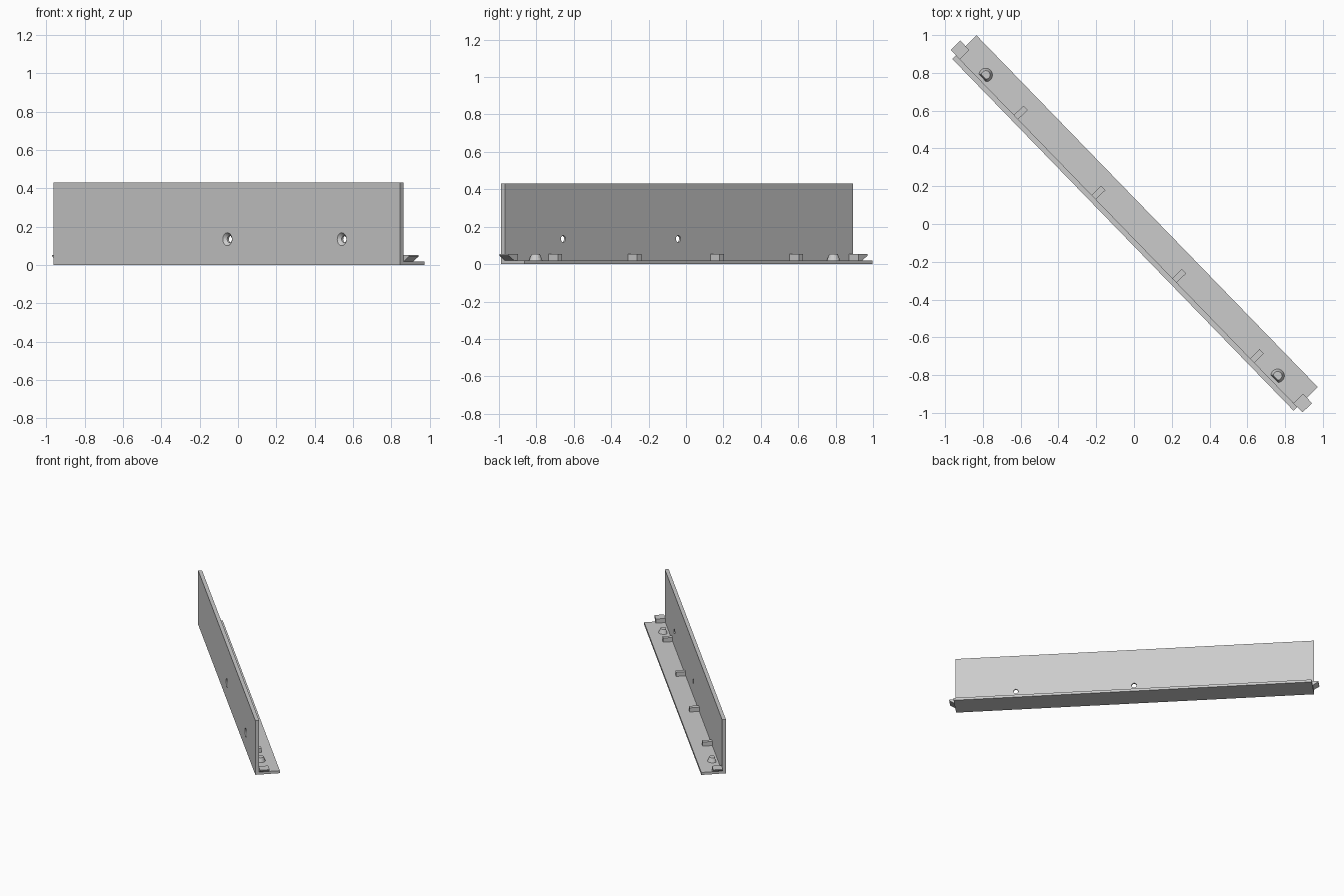
import bpy, bmesh, math
from mathutils import Matrix, Vector

cube = bpy.data.objects.get("Cube")
if cube:
    bpy.data.objects.remove(cube, do_unlink=True)

grey = bpy.data.materials.new("plain grey")
grey.use_nodes = True
COLOR = (0.6, 0.6, 0.6, 1)
grey.diffuse_color = COLOR
grey.node_tree.nodes["Principled BSDF"].inputs["Base Color"].default_value = COLOR

# The rail is built along x, then turned diagonally
TURN = Matrix.Rotation(math.radians(-45.86), 4, 'Z')
HALF = 1.297
FRONT, INNER, BACK = -0.082, -0.054, 0.097
FLOOR, TAB_TOP, TAB_END = 0.02, 0.053, 0.016


def loft(name, rings):
    """Join a stack of equal rings into a closed solid."""
    bm = bmesh.new()
    loops = [[bm.verts.new(p) for p in ring] for ring in rings]
    n = len(loops[0])
    for a, b in zip(loops, loops[1:]):
        for i in range(n):
            j = (i + 1) % n
            bm.faces.new((a[i], a[j], b[j], b[i]))
    bm.faces.new(loops[0])
    bm.faces.new(loops[-1])
    bmesh.ops.recalc_face_normals(bm, faces=bm.faces)
    mesh = bpy.data.meshes.new(name)
    bm.to_mesh(mesh)
    bm.free()
    mesh.materials.append(grey)
    obj = bpy.data.objects.new(name, mesh)
    bpy.context.collection.objects.link(obj)
    obj.matrix_world = TURN
    return obj


def prism_y(name, outline, y0, y1):
    """Extrude an x-z outline across the rail."""
    return loft(name, [[(x, y, z) for x, z in outline] for y in (y0, y1)])


# L-shaped rail
section = [(FRONT, 0), (BACK, 0), (BACK, FLOOR), (INNER, FLOOR),
           (INNER, 0.43), (FRONT, 0.43)]
rail = loft("angle_rail", [[(x, y, z) for y, z in section] for x in (-HALF, HALF)])

# Countersunk screw holes
for hole_x in (0.005, 0.862):
    steps = [(FRONT - 0.003, 0.037), (FRONT + 0.016, 0.018), (INNER + 0.01, 0.018)]
    rings = []
    for y, r in steps:
        ring = []
        for i in range(24):
            a = math.tau * i / 24
            ring.append((hole_x + r * math.cos(a), y, 0.135 + r * math.sin(a)))
        rings.append(ring)
    cutter = loft("hole_cutter", rings)
    cutter.hide_render = True
    mod = rail.modifiers.new("screw_hole", 'BOOLEAN')
    mod.operation = 'DIFFERENCE'
    mod.solver = 'EXACT'
    mod.object = cutter
    bpy.context.view_layer.update()
    cut = rail.evaluated_get(bpy.context.evaluated_depsgraph_get())
    mesh = bpy.data.meshes.new_from_object(cut)
    rail.modifiers.clear()
    rail.data = mesh
    bpy.data.objects.remove(cutter, do_unlink=True)

# Small ribs against the wall
for i, x in enumerate((-0.841, -0.25, 0.364, 0.955)):
    w = 0.016
    prism_y(f"rib_{i + 1}", [(x - w, FLOOR), (x + w, FLOOR), (x + w, TAB_TOP),
                             (x - w, TAB_TOP)], INNER, TAB_END)

# Overhanging end hooks
for side, label in ((-1, "right"), (1, "left")):
    outline = [(1.268, FLOOR), (HALF, FLOOR), (1.337, 0.045),
               (1.337, TAB_TOP), (1.268, TAB_TOP)]
    prism_y(f"end_hook_{label}", [(side * x, z) for x, z in outline], INNER, TAB_END)

# Tapered D-shaped locating pegs
for x, label in ((-1.113, "right"), (1.106, "left")):
    rings = []
    for z, r in ((FLOOR, 0.036), (TAB_TOP, 0.023)):
        ring = []
        for i in range(15):
            a = math.radians(-40 + 260 * i / 14)
            ring.append((x + r * math.cos(a), -0.014 + r * math.sin(a), z))
        rings.append(ring)
    loft(f"locating_peg_{label}", rings)
